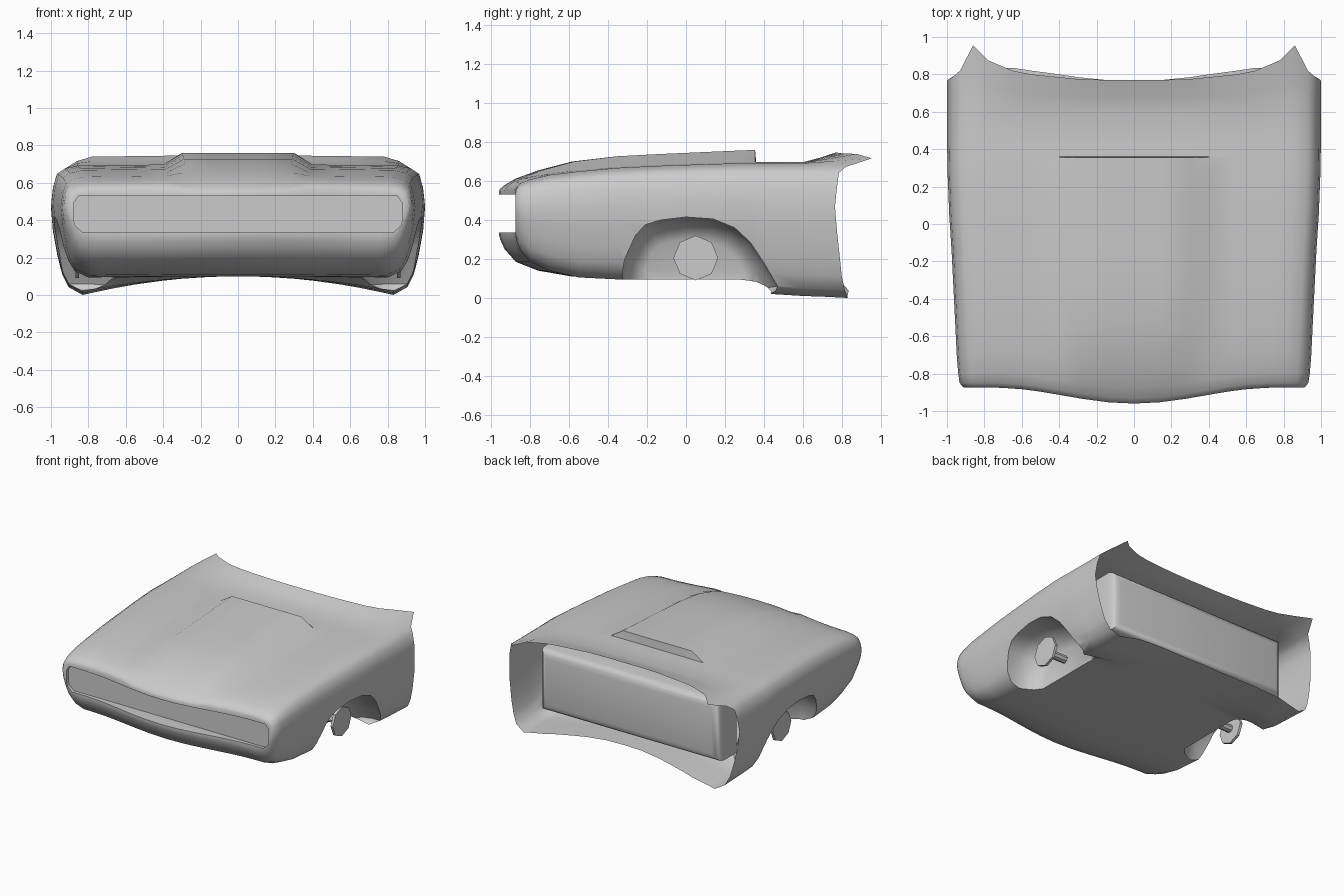
import bpy, bmesh, math

if "Cube" in bpy.data.objects:
    bpy.data.objects.remove(bpy.data.objects["Cube"])

XS = [0, .15, .30, .40, .55, .65, .78, .86]
# side of the section: (width fraction, height fraction)
SIDE = [(.93, .975), (.97, .93), (.99, .82), (1, .68), (.99, .5), (.965, .3), (.94, .16), (.905, .06)]
# station y, half width, hood centre z, fender top z, fender bottom z, floor centre z
STATIONS = [
    (-.875, .91, .55, .555, .312, .32), (-.868, .918, .563, .57, .285, .295),
    (-.85, .932, .58, .587, .245, .25),
    (-.80, .94, .613, .607, .185, .185), (-.70, .948, .655, .63, .14, .14),
    (-.55, .955, .70, .648, .105, .11), (-.35, .965, .727, .666, .095, .10),
    (-.15, .975, .738, .676, .09, .10), (.05, .988, .747, .683, .09, .10),
    (.28, .997, .757, .69, .09, .10), (.355, .998, .76, .69, .075, .10),
    (.36, .998, .698, .69, .074, .10), (.44, 1, .698, .69, .02, .10),
    (.60, 1, .695, .69, .01, .10), (.68, 1, .695, .69, .006, .10), (.765, 1, .70, .69, 0, .10)]
# rear edge position of every half-section point
REAR = [.77, .77, .775, .785, .80, .82, .875, .955,
        .82, .785, .775, .765, .775, .79, .80, .815,
        .83, .83, .835, .82, .80, .785, .77, .77]


def clamp(v):
    return max(0, min(1, v))


def section(s, w, hc, ze, zb, zc):
    pts = []
    for k, x in enumerate(XS):
        z = hc if k < 3 else ze + .012 * (1 - x)
        pts.append((x * w, z))
    pts += [(fx * w, zb + f * (ze - zb)) for fx, f in SIDE]
    for x in reversed(XS):
        x = min(x, .83)
        pts.append((x * w, zb + (zc - zb) * (1 - (x / .83) ** 2)))
    front, rear = clamp((-.3 - s) / .575), clamp((s - .6) / .165)
    out = []
    for k, (x, z) in enumerate(pts):
        bow = .0425 * (1 + math.cos(math.pi * min(x / .75, 1)))
        y = s - bow * front + (REAR[k] - .765) * rear
        if k < 8:
            z += (.025 if k == 7 else .047) * rear
        out.append((x, y, z))
    return out


def finish(bm, name, angle=45):
    bmesh.ops.recalc_face_normals(bm, faces=bm.faces[:])
    me = bpy.data.meshes.new(name)
    bm.to_mesh(me)
    bm.free()
    ob = bpy.data.objects.new(name, me)
    bpy.context.collection.objects.link(ob)
    smooth(ob, angle)
    return ob


def smooth(ob, angle=45):
    bpy.ops.object.select_all(action='DESELECT')
    ob.select_set(True)
    bpy.context.view_layer.objects.active = ob
    bpy.ops.object.shade_smooth_by_angle(angle=math.radians(angle))


def prism(name, pts, place, layers):
    """Outline repeated at each (depth, scale) layer and capped."""
    bm = bmesh.new()
    loops = [[bm.verts.new(place(.05 + (u - .05) * k if k != 1 else u, v * k, d)) for u, v in pts]
             for d, k in layers]
    n = len(pts)
    for lo, hi in zip(loops, loops[1:]):
        for i in range(n):
            bm.faces.new((lo[i], lo[(i + 1) % n], hi[(i + 1) % n], hi[i]))
    bm.faces.new(loops[0])
    bm.faces.new(loops[-1])
    return finish(bm, name)


# body: sections lofted from nose to cowl, capped at both ends
bm = bmesh.new()
rings = []
for st in STATIONS:
    half = section(*st)
    right = [bm.verts.new(p) for p in half]
    left = [bm.verts.new((-x, y, z)) if x > 0 else right[i] for i, (x, y, z) in enumerate(half)]
    rings.append((right, left))
for (r0, l0), (r1, l1) in zip(rings, rings[1:]):
    for a, b in ((r0, r1), (l0, l1)):
        for k in range(23):
            bm.faces.new((a[k], a[k + 1], b[k + 1], b[k]))
for ring in (rings[0], rings[-1]):
    for h in ring:
        for k in range(11):
            bm.faces.new((h[k], h[k + 1], h[22 - k], h[23 - k]))
body = finish(bm, "front_body_shell")

# cutters: bowl-shaped wheel wells and grille opening
arch = [(-.33, -.1), (-.33, .10), (-.315, .2), (-.26, .32), (-.21, .375), (-.13, .40), (0, .415),
        (.14, .405), (.25, .36), (.33, .285), (.40, .18), (.47, .06), (.46, .035), (.42, .015), (.40, -.1)]
grille = [(-.83, .335), (.83, .335), (.87, .37), (.88, .40), (.88, .49), (.85, .53),
          (-.85, .53), (-.88, .49), (-.88, .40), (-.87, .37)]
bowl = [(.66, .72), (.70, .86), (.77, .96), (.84, 1), (1.1, 1)]
cutters = [prism("wheel_well_cutter", arch, lambda u, v, d, s=s: (s * d, u, v), bowl) for s in (1, -1)]
cutters.append(prism("grille_cutter", grille, lambda u, v, d: (u, d, v), [(-1.1, 1), (-.85, 1)]))
for c in cutters:
    m = body.modifiers.new("cut", 'BOOLEAN')
    m.operation, m.object, m.solver = 'DIFFERENCE', c, 'EXACT'
    bpy.context.view_layer.objects.active = body
    bpy.ops.object.modifier_apply(modifier=m.name)
    bpy.data.objects.remove(c)

# open the rear of the shell
bm = bmesh.new()
bm.from_mesh(body.data)
bm.normal_update()
cap = [f for f in bm.faces if f.calc_center_median().y > .74 and f.normal.y > .25]
bmesh.ops.delete(bm, geom=cap, context='FACES')
bm.to_mesh(body.data)
bm.free()
smooth(body)

# rounded bulkhead inside the rear opening
bm = bmesh.new()
bmesh.ops.create_cube(bm, size=1)
for v in bm.verts:
    v.co = (v.co.x * 1.56, .60 + v.co.y * .22, .38 + v.co.z * .48)
edges = [e for e in bm.edges if all(v.co.y > .6 for v in e.verts)]
bmesh.ops.bevel(bm, geom=edges, offset=.06, segments=3, profile=.5, affect='EDGES')
finish(bm, "bulkhead", 40)

# wheel hubs with stub axles
for s, side in ((1, "right"), (-1, "left")):
    for name, n, r, x, depth in (("hub", 8, .115, .86, .02), ("axle", 8, .03, .77, .17)):
        bpy.ops.mesh.primitive_cylinder_add(vertices=n, radius=r, depth=depth,
                                            location=(s * x, .05, .205), rotation=(0, math.pi / 2, 0))
        bpy.context.object.name = f"{side}_{name}"
